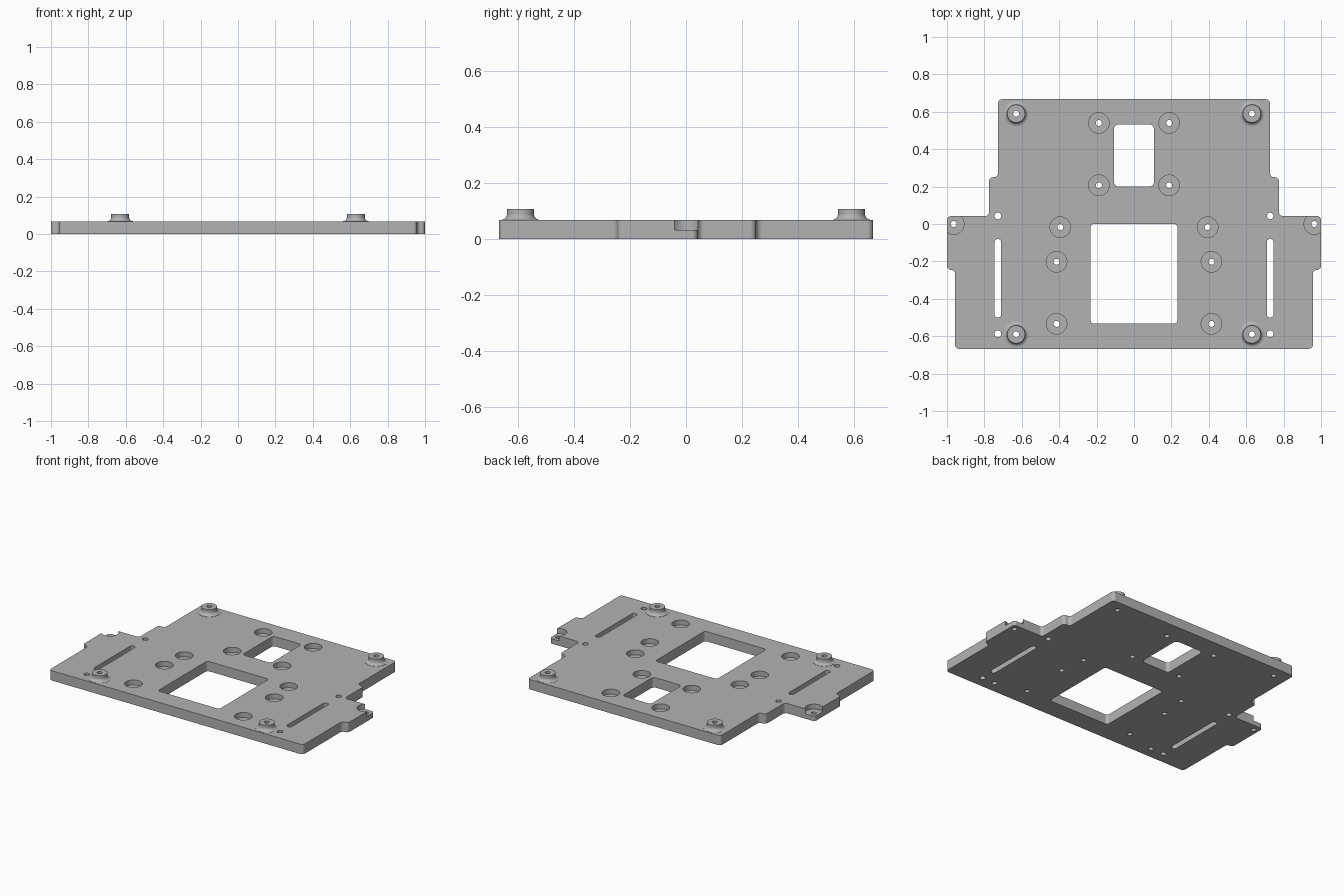
import bpy, bmesh, math
from mathutils import Vector

cube = bpy.data.objects.get("Cube")
if cube:
    bpy.data.objects.remove(cube, do_unlink=True)

THICK = 0.067      # plate thickness
BORE_FLOOR = 0.033  # floor of the counterbores
HOLE = 0.016

grey = bpy.data.materials.new("plain grey")
grey.use_nodes = True
grey.diffuse_color = (0.45, 0.45, 0.45, 1)
grey.node_tree.nodes["Principled BSDF"].inputs["Base Color"].default_value = grey.diffuse_color


def rounded(points, radius, steps=8):
    """Round every corner of a polygon."""
    out = []
    for i, p in enumerate(points):
        p = Vector(p)
        a = (Vector(points[i - 1]) - p).normalized()
        b = (Vector(points[(i + 1) % len(points)]) - p).normalized()
        start, end, centre = p + a * radius, p + b * radius, p + (a + b) * radius
        for k in range(steps + 1):
            t = math.pi / 2 * k / steps
            out.append(centre + (start - centre) * math.cos(t) + (end - centre) * math.sin(t))
    # drop doubled points where two arcs meet
    return [p for i, p in enumerate(out) if (p - out[i - 1]).length > 1e-5]


def add_prism(bm, outline, z0, z1):
    low = [bm.verts.new((p.x, p.y, z0)) for p in outline]
    high = [bm.verts.new((p.x, p.y, z1)) for p in outline]
    bm.faces.new(low)
    bm.faces.new(high)
    for i in range(len(low)):
        bm.faces.new((low[i - 1], low[i], high[i], high[i - 1]))


def add_lathe(bm, x, y, profile, sides=40):
    """Closed solid turned from (radius, height) pairs, bottom to top."""
    rings = [[bm.verts.new((x + r * math.cos(math.tau * k / sides),
                            y + r * math.sin(math.tau * k / sides), z))
              for k in range(sides)] for r, z in profile]
    bm.faces.new(rings[0])
    bm.faces.new(rings[-1])
    for a, b in zip(rings, rings[1:]):
        for k in range(sides):
            bm.faces.new((a[k - 1], a[k], b[k], b[k - 1]))


def make(name, bm):
    bmesh.ops.recalc_face_normals(bm, faces=bm.faces)
    mesh = bpy.data.meshes.new(name)
    bm.to_mesh(mesh)
    bm.free()
    mesh.materials.append(grey)
    obj = bpy.data.objects.new(name, mesh)
    bpy.context.collection.objects.link(obj)
    return obj


def boolean(target, tool, operation):
    tool.hide_render = True
    mod = target.modifiers.new(operation, "BOOLEAN")
    mod.operation, mod.solver, mod.object = operation, "EXACT", tool
    bpy.context.view_layer.objects.active = target
    bpy.ops.object.modifier_apply(modifier=mod.name)
    bpy.data.objects.remove(tool, do_unlink=True)


def box(x0, x1, y0, y1):
    return [(x0, y0), (x1, y0), (x1, y1), (x0, y1)]


# Stepped plate outline, mirrored across the middle
half = [(0.957, -0.667), (0.957, -0.245), (1, -0.245), (1, 0.042),
        (0.775, 0.042), (0.775, 0.25), (0.727, 0.25), (0.727, 0.667)]
outline = half + [(-x, y) for x, y in reversed(half)]
bm = bmesh.new()
add_prism(bm, rounded(outline, 0.0215), 0, THICK)
plate = make("mounting_plate", bm)

# Standoffs with a flared foot
flare = 0.022
standoff = [(0.048 + flare, 0.04)]
for k in range(9):
    t = math.pi / 2 * k / 8
    standoff.append((0.048 + flare * (1 - math.sin(t)),
                     THICK + 0.001 + flare * (1 - math.cos(t))))
standoff.append((0.048, 0.107))
posts = [(x, y) for x in (-0.63, 0.63) for y in (-0.59, 0.59)]
bm = bmesh.new()
for x, y in posts:
    add_lathe(bm, x, y, standoff)
boolean(plate, make("standoffs", bm), "UNION")

# Windows, slots, counterbores and plain holes
bm = bmesh.new()
add_prism(bm, rounded(box(-0.107, 0.107, 0.2, 0.532), 0.025), -0.1, 0.2)
add_prism(bm, rounded(box(-0.232, 0.232, -0.533, 0), 0.018), -0.1, 0.2)
bores = [(0.188, 0.54), (0.188, 0.207), (0.394, -0.017),
         (0.414, -0.202), (0.414, -0.534), (0.964, 0)]
for side in (-1, 1):
    mid = side * 0.728
    add_prism(bm, rounded(box(mid - 0.018, mid + 0.018, -0.5, -0.08), 0.0179), -0.1, 0.2)
    for y in (0.043, -0.587):
        add_lathe(bm, mid, y, [(0.018, -0.1), (0.018, 0.2)], 24)
    for x, y in bores:
        add_lathe(bm, side * x, y, [(HOLE, -0.1), (HOLE, BORE_FLOOR),
                                    (0.055, BORE_FLOOR), (0.055, 0.2)])
for x, y in posts:
    add_lathe(bm, x, y, [(HOLE, -0.1), (HOLE, 0.2)], 24)
boolean(plate, make("cutters", bm), "DIFFERENCE")

# Smooth the round walls and keep flat faces flat
bpy.ops.object.select_all(action="DESELECT")
plate.select_set(True)
bpy.context.view_layer.objects.active = plate
bpy.ops.object.shade_smooth_by_angle(angle=math.radians(30))
weighted = plate.modifiers.new("flat_faces", "WEIGHTED_NORMAL")
weighted.keep_sharp = True
